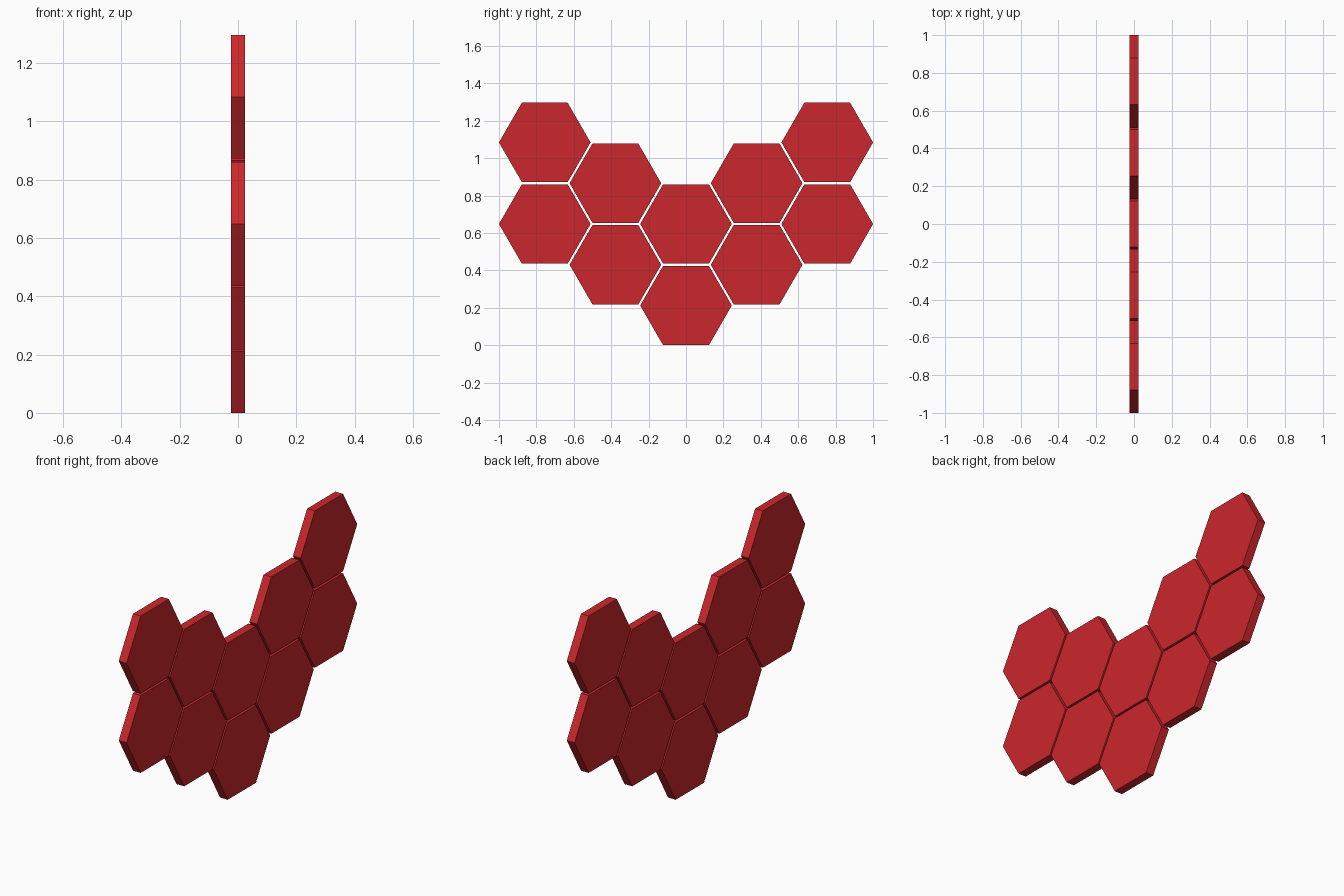
import bpy
import math

if "Cube" in bpy.data.objects:
    bpy.data.objects.remove(bpy.data.objects["Cube"])

RADIUS = 0.245                       # hexagon corner radius
APOTHEM = RADIUS * math.sqrt(3) / 2
PITCH = 0.436                        # centre spacing between neighbouring tiles
COLUMN = PITCH * math.sqrt(3) / 2
THICKNESS = 0.047

red = bpy.data.materials.new("red_panel")
red.diffuse_color = (0.6, 0.02, 0.025, 1)
red.use_nodes = True
red.node_tree.nodes["Principled BSDF"].inputs["Base Color"].default_value = red.diffuse_color


def hex_panel(column, row):
    """Flat-topped hexagonal panel facing along x."""
    y = column * COLUMN
    z = APOTHEM + PITCH * (row + abs(column) / 2)
    corners = [(y + RADIUS * math.cos(i * math.pi / 3),
                z + RADIUS * math.sin(i * math.pi / 3)) for i in range(6)]
    verts = [(x, cy, cz) for x in (-THICKNESS / 2, THICKNESS / 2)
             for cy, cz in corners]
    faces = [tuple(range(5, -1, -1)), tuple(range(6, 12))]
    faces += [(i, (i + 1) % 6, (i + 1) % 6 + 6, i + 6) for i in range(6)]
    mesh = bpy.data.meshes.new("hex_panel")
    mesh.from_pydata(verts, [], faces)
    mesh.materials.append(red)
    obj = bpy.data.objects.new("hex_panel", mesh)
    bpy.context.collection.objects.link(obj)


# V-shaped arrangement: five columns, two panels each
for column in range(-2, 3):
    for row in range(2):
        hex_panel(column, row)
